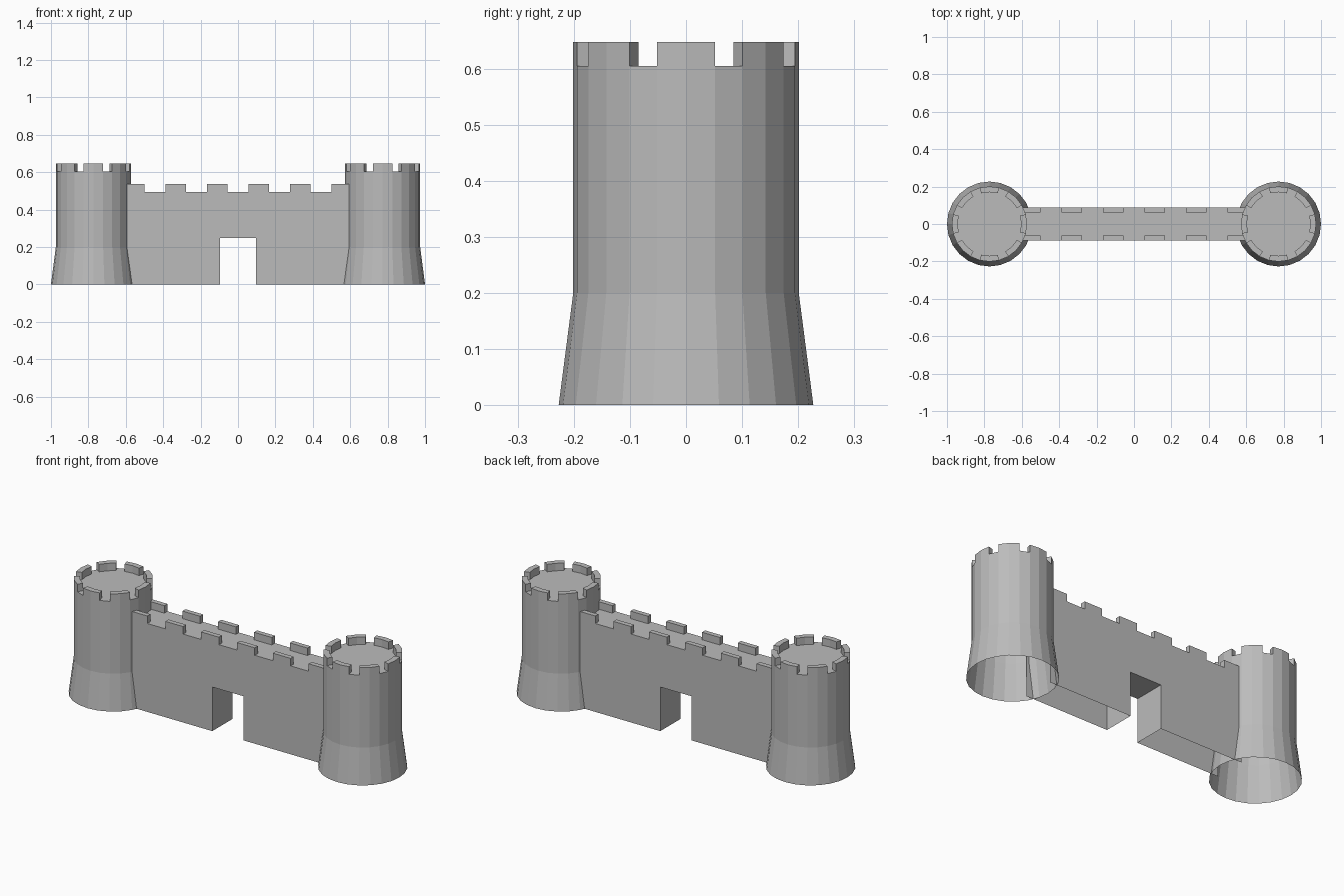
import bpy, bmesh, math

if "Cube" in bpy.data.objects:
    bpy.data.objects.remove(bpy.data.objects["Cube"])

stone = bpy.data.materials.new("grey stone")
stone.diffuse_color = (0.5, 0.5, 0.5, 1)
stone.use_nodes = True
stone.node_tree.nodes["Principled BSDF"].inputs["Base Color"].default_value = stone.diffuse_color


def finish(name, bm, x=0.0):
    mesh = bpy.data.meshes.new(name)
    bm.to_mesh(mesh)
    bm.free()
    mesh.materials.append(stone)
    return place(name, mesh, x)


def place(name, mesh, x):
    obj = bpy.data.objects.new(name, mesh)
    obj.location.x = x
    bpy.context.collection.objects.link(obj)
    return obj


def ring(bm, pts, z):
    return [bm.verts.new((x, y, z)) for x, y in pts]


def skin(bm, low, high):
    n = len(low)
    for i in range(n):
        j = (i + 1) % n
        bm.faces.new((low[i], low[j], high[j], high[i]))


def block(bm, pts, z0, z1):
    """Sides and top of a prism; pts run counter-clockwise."""
    low, high = ring(bm, pts, z0), ring(bm, pts, z1)
    skin(bm, low, high)
    bm.faces.new(high)


# Round towers: flared foot, straight shaft, deck, open underneath
SIDES, TX = 24, 0.773


def polar(r, k):
    a = 2 * math.pi * k / SIDES
    return (r * math.cos(a), r * math.sin(a))


bm = bmesh.new()
rings = [ring(bm, [polar(r, k) for k in range(SIDES)], z)
         for r, z in ((0.227, 0), (0.201, 0.2), (0.201, 0.605))]
skin(bm, rings[0], rings[1])
skin(bm, rings[1], rings[2])
bm.faces.new(rings[2])
# Eight merlons, each two sides wide
for k in range(0, SIDES, 3):
    pts = [polar(0.201, k + d) for d in (-1, 0, 1)]
    pts += [polar(0.17, k + d) for d in (1, 0, -1)]
    block(bm, pts, 0.605, 0.647)
tower = finish("tower_right", bm, TX)
place("tower_left", tower.data, -TX)

# Curtain wall with gate passage, open underneath
L, D, H = 0.61, 0.089, 0.495
G, GH = 0.097, 0.247
profile = [(-L, 0), (-G, 0), (-G, GH), (G, GH), (G, 0), (L, 0), (L, H), (-L, H)]
bm = bmesh.new()
front = [bm.verts.new((x, -D, z)) for x, z in profile]
back = [bm.verts.new((x, D, z)) for x, z in profile]
bm.faces.new(front)
bm.faces.new(back[::-1])
for i in (1, 2, 3, 6):  # jambs, gate ceiling, walkway
    bm.faces.new((front[i + 1], front[i], back[i], back[i + 1]))
# Wall merlons in two rows
for i in range(6):
    cx = (i - 2.5) * 0.222
    for y0, y1 in ((-D, -D + 0.027), (D - 0.027, D)):
        block(bm, [(cx - 0.055, y0), (cx + 0.055, y0),
                   (cx + 0.055, y1), (cx - 0.055, y1)], H, 0.537)
finish("curtain_wall", bm)
